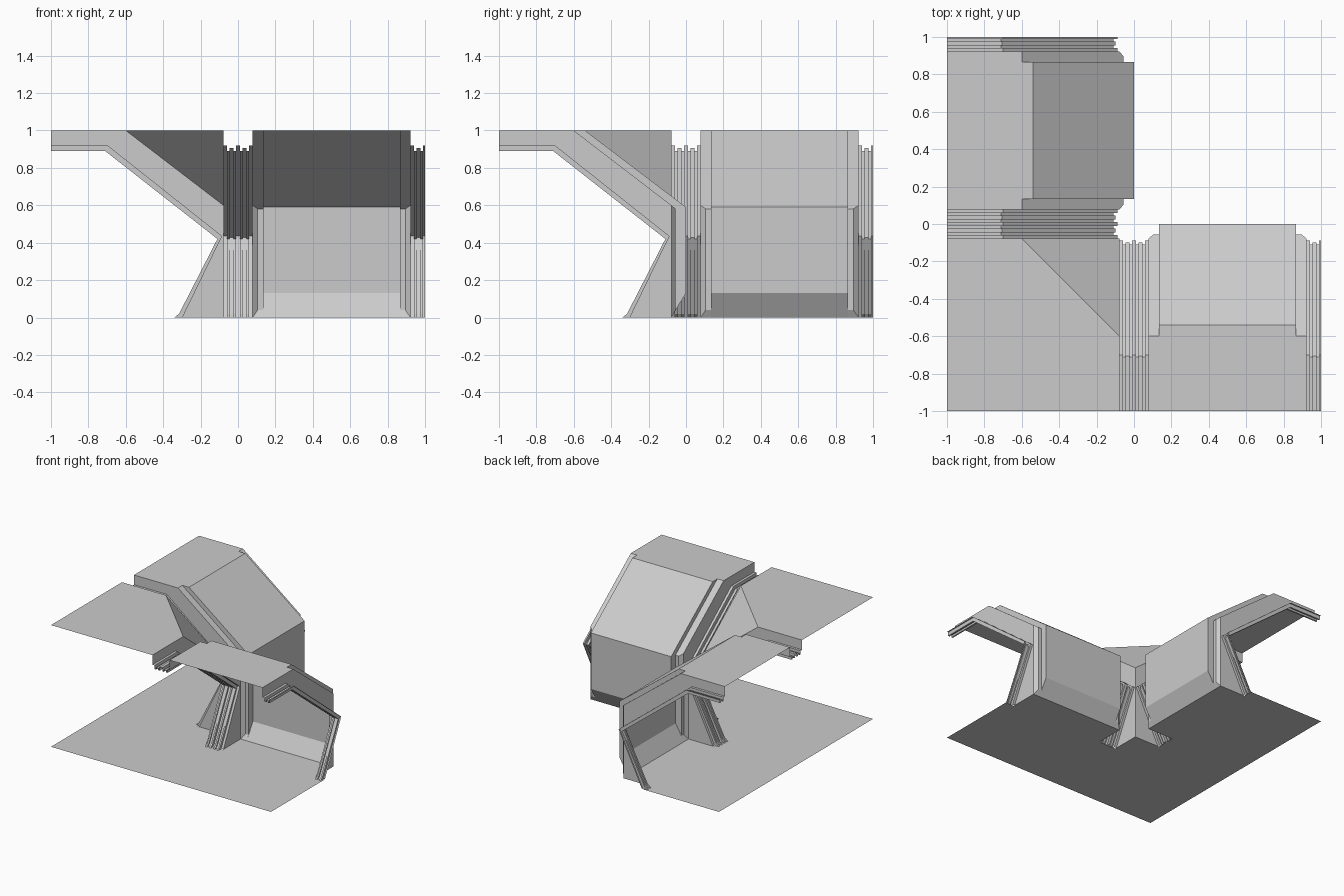
import bpy, bmesh

cube = bpy.data.objects.get("Cube")
if cube:
    bpy.data.objects.remove(cube, do_unlink=True)

grey = bpy.data.materials.new("light_grey")
grey.use_nodes = True
grey.diffuse_color = (0.6, 0.6, 0.6, 1)
grey.node_tree.nodes["Principled BSDF"].inputs["Base Color"].default_value = (0.6, 0.6, 0.6, 1)

W = 0.078            # half width of a rib, also setback of the walls
IN, OUT = 0.105, 0.135   # frame chamfer end and frame end
LEVEL = -0.055       # depth of the frame wall


def build(name, polygons, swap=False):
    """Mesh from polygons; swap mirrors across the corner diagonal."""
    bm = bmesh.new()
    for poly in polygons:
        pts = [(y, x, z) if swap else (x, y, z) for x, y, z in poly]
        face = bm.faces.new([bm.verts.new(p) for p in pts])
        if swap:
            face.normal_flip()
    bmesh.ops.remove_doubles(bm, verts=bm.verts, dist=0.0005)
    mesh = bpy.data.meshes.new(name)
    bm.to_mesh(mesh)
    bm.free()
    mesh.materials.append(grey)
    obj = bpy.data.objects.new(name, mesh)
    bpy.context.collection.objects.link(obj)
    return obj


def flat(x0, x1, y0, y1, z):
    return [(x0, y0, z), (x1, y0, z), (x1, y1, z), (x0, y1, z)]


def sweep(profile, x0, x1):
    return [[(x0, *a), (x1, *a), (x1, *b), (x0, *b)] for a, b in zip(profile, profile[1:])]


def rib_profile(d):
    """Rib path in (y, z), d = 0 shallow groove to d = 1 raised ridge."""
    shallow = [(-1, 0.92), (-0.70, 0.92), (-0.088, 0.435), (-0.29, 0.02), (-0.30, 0)]
    raised = [(-1, 0.89), (-0.71, 0.89), (-0.11, 0.42), (-0.315, 0.02), (-0.34, 0)]
    return [(a[0] + (b[0] - a[0]) * d, a[1] + (b[1] - a[1]) * d)
            for a, b in zip(shallow, raised)]


def rib(centre, sides):
    """Corrugated strip; each side lists bands outwards from the centre line."""
    edges = [0, 0.012, 0.025, 0.045, 0.058, W]
    depths = [0, 1, 0.5, 1, 0]
    polys = []
    for s in sides:
        for i, d in enumerate(depths):
            polys += sweep(rib_profile(d), centre + s * edges[i], centre + s * edges[i + 1])
            if i:
                x = centre + s * edges[i]
                p, q = rib_profile(depths[i - 1]), rib_profile(d)
                polys += [[(x, *p[k]), (x, *p[k + 1]), (x, *q[k + 1]), (x, *q[k])]
                          for k in range(len(p) - 1)]
    return polys


def side_plate(x):
    outer = [(-1, 1), (-0.6, 1), (-W, 0.6), (-W, 0)]
    return [(x, *p) for p in outer + rib_profile(0)[::-1]]


def frame(x, s):
    """Recessed frame beside a rib, with chamfered upright; s points to the panel."""
    a, b, c = x, x + s * (IN - W), x + s * (OUT - W)
    top, low = 0.581, 0.04
    return [
        [(a, -0.6, 1), (c, -0.6, 1), (c, LEVEL, top), (b, LEVEL, top), (a, -W, 0.6)],
        [(a, -W, 0.6), (b, LEVEL, top), (b, LEVEL, low), (a, -W, 0)],
        [(b, LEVEL, top), (c, LEVEL, top), (c, LEVEL, low), (b, LEVEL, low)],
        [(a, -W, 0), (b, LEVEL, low), (c, LEVEL, low), (c, -W, 0)],
        # cheek stepping out to the panel
        [(c, -0.6, 1), (c, -0.54, 1), (c, 0, 0.59), (c, 0, 0.13), (c, LEVEL, low), (c, LEVEL, top)],
    ]


panel = [(-0.6, 1), (-0.54, 1), (0, 0.59), (0, 0.13), (-W, 0)]

# Two identical arms meeting at the corner
for label, swap in (("left", False), ("back", True)):
    build(label + "_arm_floor", [flat(-W, W, -1, -0.31, 0), flat(W, 1 - W, -1, -W, 0),
                                 flat(1 - W, 1, -1, -0.31, 0)], swap)
    build(label + "_arm_ceiling", [flat(W, 1 - W, -1, -0.6, 1)], swap)
    build(label + "_wall_panel", sweep(panel, OUT, 1 - OUT), swap)
    build(label + "_wall_frames", frame(W, 1) + frame(1 - W, -1), swap)
    build(label + "_side_plates", [side_plate(x) for x in (-W, W, 1 - W)], swap)
    build(label + "_inner_rib", rib(0, (-1, 1)), swap)
    build(label + "_end_rib", rib(1, (-1,)), swap)

# Corner bay
build("corner_floor", [flat(-1, -W, -1, -W, 0)])
build("corner_ceiling", [[(-1, -1, 1), (-W, -1, 1), (-W, -0.6, 1), (-0.6, -W, 1), (-1, -W, 1)]])
build("corner_slope", [[(-W, -0.6, 1), (-W, -W, 0.6), (-0.6, -W, 1)]])
